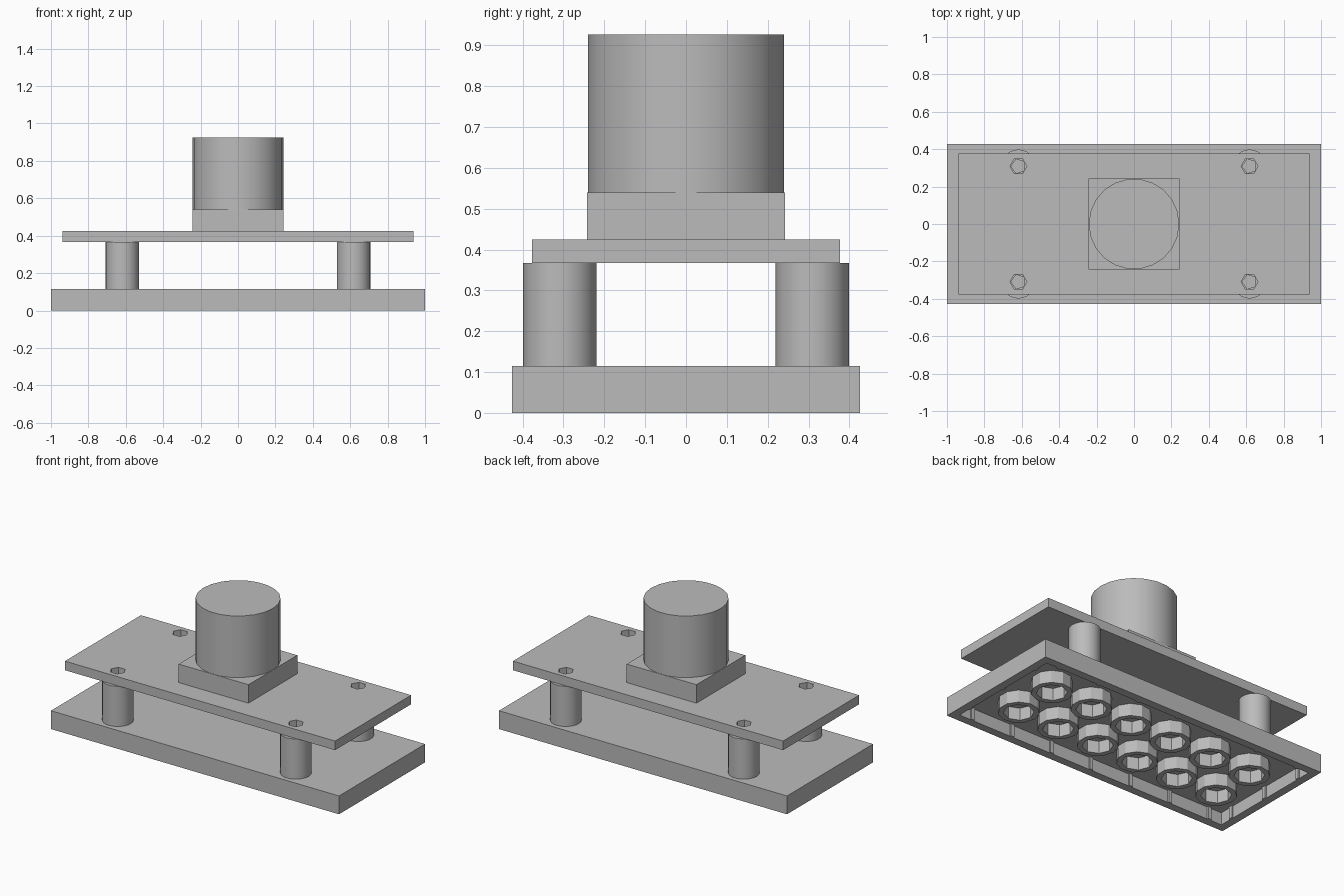
import bpy, bmesh
from math import pi, radians
from mathutils import Matrix

cube = bpy.data.objects.get("Cube")
if cube:
    bpy.data.objects.remove(cube, do_unlink=True)

grey = bpy.data.materials.new("plain grey")
grey.use_nodes = True
grey.diffuse_color = (0.5, 0.5, 0.5, 1)
grey.node_tree.nodes["Principled BSDF"].inputs["Base Color"].default_value = (0.5, 0.5, 0.5, 1)

PITCH = 0.2867
HALF_X, HALF_Y = 1.0, 0.4265
BASE_TOP, ROOF, WALL = 0.115, 0.077, 0.05
PLATE_LOW, PLATE_TOP = 0.367, 0.424
POSTS = [(x, y) for x in (-0.618, 0.618) for y in (-0.309, 0.309)]


def add_box(bm, x0, x1, y0, y1, z0, z1):
    m = Matrix.Translation(((x0 + x1) / 2, (y0 + y1) / 2, (z0 + z1) / 2))
    bmesh.ops.create_cube(bm, size=1, matrix=m @ Matrix.Diagonal((x1 - x0, y1 - y0, z1 - z0, 1)))


def add_cylinder(bm, x, y, z0, z1, r, sides):
    m = Matrix.Translation((x, y, (z0 + z1) / 2)) @ Matrix.Rotation(pi / 2, 4, "Z")
    bmesh.ops.create_cone(bm, cap_ends=True, segments=sides, radius1=r, radius2=r,
                          depth=z1 - z0, matrix=m)


def finish(name, bm, smooth=None):
    mesh = bpy.data.meshes.new(name)
    bm.to_mesh(mesh)
    bm.free()
    mesh.materials.append(grey)
    ob = bpy.data.objects.new(name, mesh)
    bpy.context.collection.objects.link(ob)
    if smooth:
        bpy.ops.object.select_all(action="DESELECT")
        ob.select_set(True)
        bpy.context.view_layer.objects.active = ob
        bpy.ops.object.shade_smooth_by_angle(angle=radians(smooth))
    return ob


def cut(ob, bm, name):
    cutter = finish(name, bm)
    cutter.hide_render = True
    cutter.hide_set(True)
    cutter.display_type = "WIRE"
    mod = ob.modifiers.new("cut", "BOOLEAN")
    mod.operation = "DIFFERENCE"
    mod.solver = "EXACT"
    mod.object = cutter
    # Apply the cut and discard the cutter
    bpy.context.view_layer.update()
    deps = bpy.context.evaluated_depsgraph_get()
    ob.data = bpy.data.meshes.new_from_object(ob.evaluated_get(deps))
    ob.modifiers.clear()
    bpy.data.objects.remove(cutter, do_unlink=True)


# Base: a shallow shell, open below
bm = bmesh.new()
add_box(bm, -HALF_X, HALF_X, -HALF_Y, HALF_Y, 0, BASE_TOP)
base = finish("base_shell", bm)
bm = bmesh.new()
add_box(bm, WALL - HALF_X, HALF_X - WALL, WALL - HALF_Y, HALF_Y - WALL, -0.1, ROOF)
cut(base, bm, "base_cavity")

# Small ribs on the inner walls
bm = bmesh.new()
RIB, HALF_RIB = 0.009, 0.0125
for side in (-1, 1):
    for i in range(-3, 4):
        a, b = sorted((side * (HALF_Y - WALL - RIB), side * (HALF_Y - WALL)))
        add_box(bm, i * PITCH - HALF_RIB, i * PITCH + HALF_RIB, a, b, 0, ROOF)
    for j in range(-1, 2):
        a, b = sorted((side * (HALF_X - WALL - RIB), side * (HALF_X - WALL)))
        add_box(bm, a, b, j * PITCH - HALF_RIB, j * PITCH + HALF_RIB, 0, ROOF)
finish("inner_ribs", bm)

# Hollow tubes under the base
outer, inner = bmesh.new(), bmesh.new()
for i in range(6):
    for j in range(2):
        x, y = (i - 2.5) * PITCH, (j - 0.5) * PITCH
        add_cylinder(outer, x, y, 0, ROOF, 0.1165, 11)
        add_cylinder(inner, x, y, -0.1, ROOF + 0.1, 0.087, 8)
tubes = finish("base_tubes", outer)
cut(tubes, inner, "tube_bores")

# Support posts with screw bores
bm, bores = bmesh.new(), bmesh.new()
for x, y in POSTS:
    add_cylinder(bm, x, y, BASE_TOP, PLATE_LOW, 0.0895, 24)
    add_cylinder(bores, x, y, BASE_TOP + 0.01, PLATE_LOW + 0.1, 0.04, 5)
posts = finish("support_posts", bm, 30)
cut(posts, bores, "post_bores")

# Upper plate with screw holes
bm, holes = bmesh.new(), bmesh.new()
add_box(bm, -0.938, 0.938, -0.377, 0.377, PLATE_LOW, PLATE_TOP)
for x, y in POSTS:
    add_cylinder(holes, x, y, PLATE_LOW - 0.1, PLATE_TOP + 0.1, 0.045, 6)
plate = finish("upper_plate", bm)
cut(plate, holes, "plate_holes")

# Square block and round drum
bm = bmesh.new()
add_box(bm, -0.242, 0.242, -0.242, 0.242, PLATE_TOP, 0.54)
finish("square_block", bm)
bm = bmesh.new()
add_cylinder(bm, 0, 0, 0.54, 0.926, 0.242, 22)
finish("round_drum", bm, 30)
